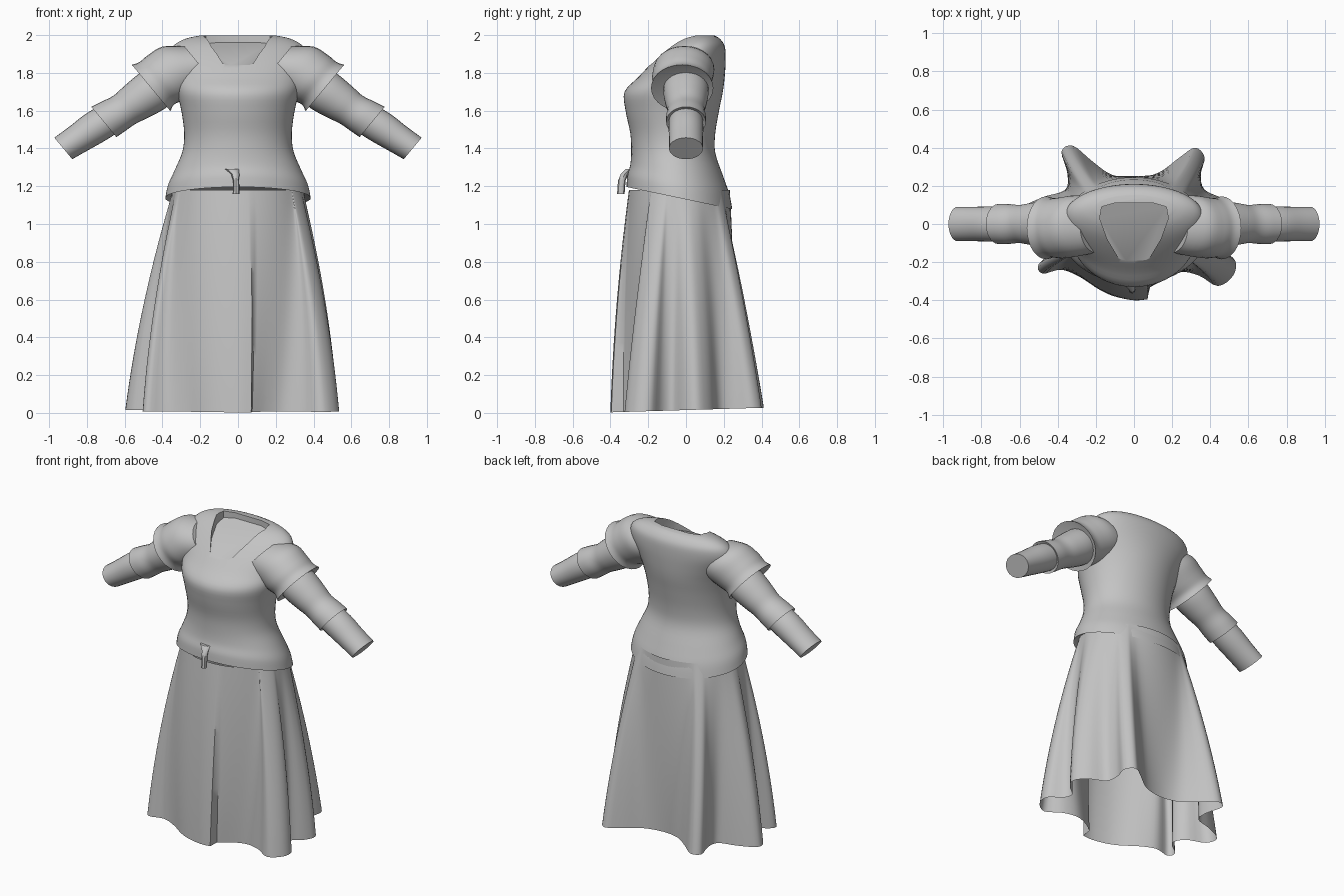
import bpy, bmesh, math
from mathutils import Vector

cube = bpy.data.objects.get("Cube")
if cube:
    bpy.data.objects.remove(cube)

cloth = bpy.data.materials.new("grey cloth")
cloth.use_nodes = True
GREY = (0.55, 0.55, 0.55, 1)
cloth.diffuse_color = GREY
cloth.node_tree.nodes["Principled BSDF"].inputs["Base Color"].default_value = GREY


def spline(points, steps):
    """Smooth curve through tuples of any size."""
    pts = [Vector(p) for p in points]
    out = []
    for i in range(len(pts) - 1):
        a, b, c, d = pts[max(i - 1, 0)], pts[i], pts[i + 1], pts[min(i + 2, len(pts) - 1)]
        for k in range(steps):
            t = k / steps
            out.append(b + (c - a) * (t / 2) + (a * 2 - b * 5 + c * 4 - d) * (t * t / 2)
                       + (b * 3 - a - c * 3 + d) * (t ** 3 / 2))
    return out + [pts[-1]]


def loft(name, rings, cap_start=True, cap_end=True, angle=40):
    """Closed rings joined by quads."""
    bm = bmesh.new()
    loops = [[bm.verts.new(p) for p in ring] for ring in rings]
    n = len(loops[0])
    for lo, hi in zip(loops, loops[1:]):
        for i in range(n):
            j = (i + 1) % n
            bm.faces.new((lo[i], lo[j], hi[j], hi[i]))
    if cap_start:
        bm.faces.new(loops[0][::-1])
    if cap_end:
        bm.faces.new(loops[-1])
    bmesh.ops.recalc_face_normals(bm, faces=bm.faces)
    mesh = bpy.data.meshes.new(name)
    bm.to_mesh(mesh)
    bm.free()
    mesh.materials.append(cloth)
    obj = bpy.data.objects.new(name, mesh)
    bpy.context.collection.objects.link(obj)
    smooth(obj, angle)
    return obj


def select(obj):
    bpy.ops.object.select_all(action="DESELECT")
    obj.select_set(True)
    bpy.context.view_layer.objects.active = obj


def smooth(obj, angle):
    select(obj)
    bpy.ops.object.shade_smooth_by_angle(angle=math.radians(angle))


def circle(n):
    return [(math.cos(math.tau * i / n), math.sin(math.tau * i / n)) for i in range(n)]


def body_ring(z, rx, front, back):
    """Level ellipse; the hem dips towards the back."""
    mid, ry = (front + back) / 2, (back - front) / 2
    dip = 0.21 * min(1, max(0, (1.4 - z) / 0.22))
    return [(rx * c, mid + ry * s, z - dip * (mid + ry * s)) for c, s in circle(56)]


# Bodice with flared peplum: height, half width, front, back
profile = [
    (1.13, .385, -.315, .245), (1.20, .37, -.31, .23), (1.28, .335, -.295, .195),
    (1.38, .295, -.29, .155), (1.48, .285, -.295, .155), (1.60, .30, -.32, .175),
    (1.70, .325, -.325, .195), (1.78, .345, -.25, .205), (1.87, .37, -.165, .21),
    (1.94, .345, -.09, .205), (1.98, .28, -.03, .18), (1.998, .2, .02, .15)]
lip = body_ring(1.16, .335, -.285, .21)
bodice = loft("bodice", [lip] + [body_ring(*p) for p in spline(profile, 4)])

# Scooped neckline, cut by a sloping prism
half = [(0, -.22), (.08, -.18), (.14, -.08), (.18, .03), (.17, .09), (.1, .11)]
outline = half + [(-x, y) for x, y in half[:0:-1]]
cutter = loft("neck_cutter", [[(x, y, 1.83 + (y + .22) * .4) for x, y in outline],
                              [(x, y, 2.3) for x, y in outline]])
cutter.hide_render = True
cut = bodice.modifiers.new("neck", "BOOLEAN")
cut.operation, cut.solver, cut.object = "DIFFERENCE", "EXACT", cutter
select(bodice)
bpy.ops.object.modifier_apply(modifier=cut.name)
bpy.data.objects.remove(cutter)
smooth(bodice, 40)


# Sleeves: rings tilted across the arm
def arm_ring(side, x, z, r, ry, y=0):
    return [(side * (x + .64 * r * c), y + ry * s, z + .77 * r * c) for c, s in circle(28)]


cap_path = [(.2, 1.84, .13, .14, -.01), (.30, 1.82, .155, .16, -.01),
            (.38, 1.775, .153, .16, -.02), (.43, 1.745, .145, .155, -.02),
            (.46, 1.72, .16, .165, -.02)]
upper_path = [(.38, 1.76, .11, .115), (.46, 1.70, .115, .12), (.54, 1.645, .105, .11),
              (.60, 1.605, .095, .10), (.66, 1.57, .10, .105), (.71, 1.54, .104, .105)]
cuff_path = [(.66, 1.57, .085, .088), (.75, 1.515, .088, .092),
             (.84, 1.455, .08, .09), (.925, 1.40, .074, .09)]
for label, side in (("left", 1), ("right", -1)):
    cap = [arm_ring(side, *p) for p in spline(cap_path, 4)]
    cap.append(arm_ring(side, .45, 1.725, .10, .11, -.01))
    loft(label + "_cap_sleeve", cap)
    upper = [arm_ring(side, *p) for p in spline(upper_path, 4)]
    upper.append(arm_ring(side, .70, 1.545, .08, .085))
    loft(label + "_upper_sleeve", upper)
    loft(label + "_cuff_sleeve", [arm_ring(side, *p) for p in spline(cuff_path, 4)])

# Pleated skirt: hem outline from the front slit round the left, back and right
hem = [(.075, -.33), (.15, -.28), (.24, -.25), (.34, -.27), (.44, -.325), (.52, -.27),
       (.53, -.19), (.45, -.13), (.43, -.07), (.50, -.01), (.53, .06), (.47, .13),
       (.37, .18), (.35, .26), (.37, .35), (.32, .40), (.24, .35), (.13, .27), (0, .24),
       (-.12, .26), (-.22, .33), (-.32, .41), (-.38, .38), (-.35, .27), (-.36, .18),
       (-.48, .14), (-.59, .08), (-.57, 0), (-.45, -.05), (-.41, -.13), (-.50, -.21),
       (-.48, -.26), (-.38, -.24), (-.28, -.28), (-.18, -.345), (-.10, -.38), (0, -.40),
       (.07, -.395)]
MID = -.035
hem_curve = spline(hem, 4)
skirt_rings = []
for k in range(17):
    t = k / 16
    ring = []
    for x, y in hem_curve:
        a = math.atan2(y - MID, x)
        ex = (.345 + .105 * t) * math.cos(a)
        ey = MID + (.267 + .06 * t) * math.sin(a)
        ring.append((ex + (x - ex) * t, ey + (y - ey) * t, 1.18 - 1.165 * t + .03 * t * y))
    skirt_rings.append(ring)
loft("skirt", skirt_rings, False, False, 50)

# Small folded clasp at the front waist
clasp = [(1.16, .018, -.01, -.345), (1.23, .016, -.01, -.34),
         (1.265, .022, -.015, -.325), (1.29, .036, -.032, -.30)]
loft("front_clasp", [[(x + rx * c, y + .02 * s, z) for c, s in circle(8)]
                     for z, rx, x, y in clasp])
